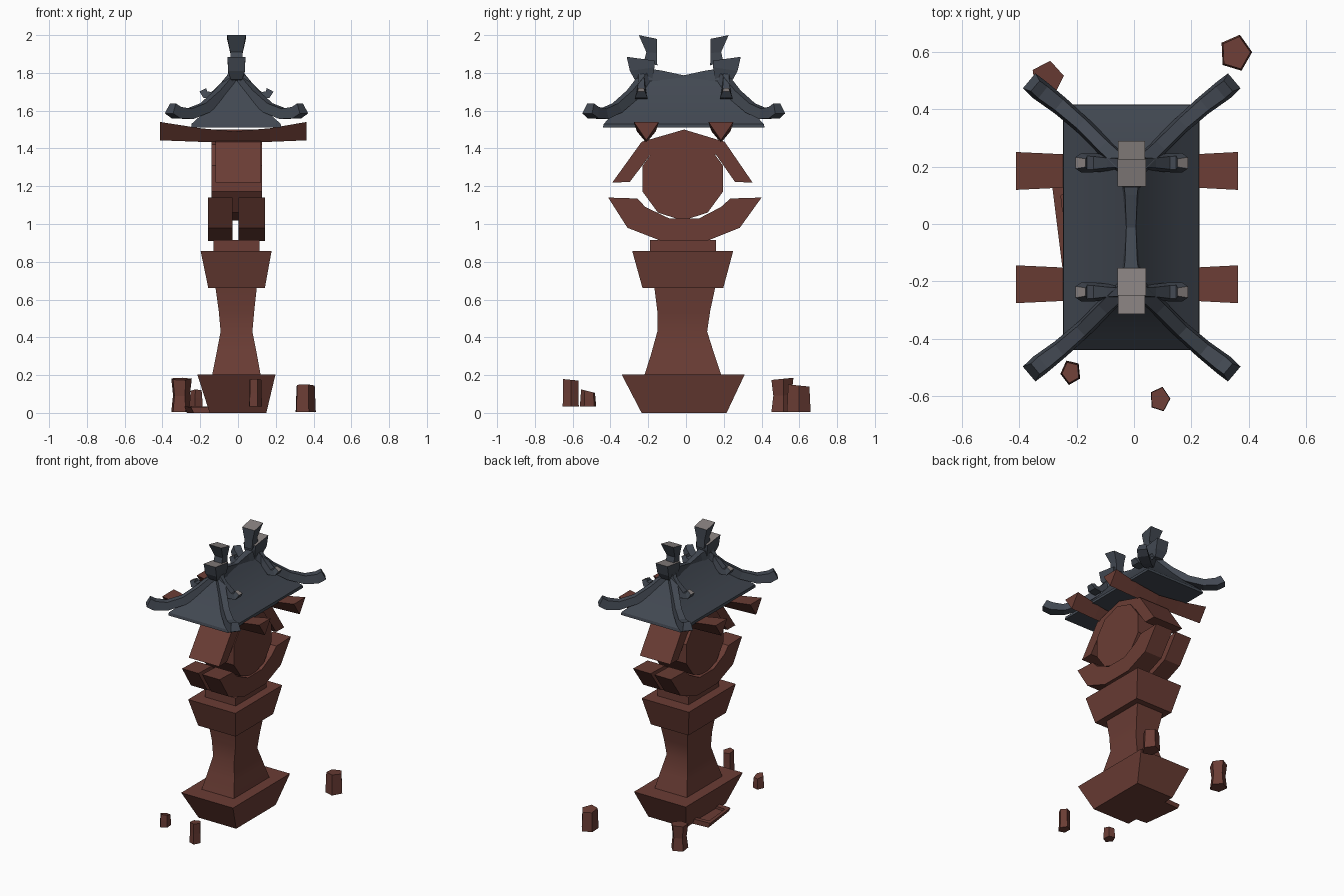
import bpy, bmesh, math
from mathutils import Vector

if "Cube" in bpy.data.objects:
    bpy.data.objects.remove(bpy.data.objects["Cube"])


def material(name, rgb):
    m = bpy.data.materials.new(name)
    m.diffuse_color = (*rgb, 1)
    m.use_nodes = True
    m.node_tree.nodes["Principled BSDF"].inputs["Base Color"].default_value = m.diffuse_color
    return m


RED = material("red_brown_stone", (0.145, 0.046, 0.035))
SLATE = material("slate_blue", (0.055, 0.066, 0.085))
GREY = material("pale_grey", (0.24, 0.215, 0.21))


def loft(name, rings, mat=RED, smooth=False, top_mat=None):
    """Skin a list of equal-length point rings and cap both ends."""
    bm = bmesh.new()
    rows = [[bm.verts.new(p) for p in r] for r in rings]
    n = len(rows[0])
    for a, b in zip(rows, rows[1:]):
        for i in range(n):
            j = (i + 1) % n
            bm.faces.new((a[i], a[j], b[j], b[i]))
    bm.faces.new(rows[0])
    last = bm.faces.new(rows[-1])
    if top_mat:
        last.material_index = 1
    bmesh.ops.recalc_face_normals(bm, faces=bm.faces)
    me = bpy.data.meshes.new(name)
    bm.to_mesh(me)
    bm.free()
    me.materials.append(mat)
    if top_mat:
        me.materials.append(top_mat)
    ob = bpy.data.objects.new(name, me)
    bpy.context.collection.objects.link(ob)
    if smooth:
        bpy.ops.object.select_all(action='DESELECT')
        bpy.context.view_layer.objects.active = ob
        ob.select_set(True)
        bpy.ops.object.shade_smooth_by_angle(angle=math.radians(30))
    return ob


def rect(x0, x1, y0, y1, z):
    return [(x0, y0, z), (x1, y0, z), (x1, y1, z), (x0, y1, z)]


def sweep(name, path, mat, top_mat=None, smooth=False):
    """Box section along a path of (x, y, z, half width, half height)."""
    rings = []
    pts = [Vector(p[:3]) for p in path]
    for i, p in enumerate(path):
        t = (pts[min(i + 1, len(pts) - 1)] - pts[max(i - 1, 0)]).normalized()
        side = t.cross(Vector((0, 0, 1))).normalized()
        up = side.cross(t).normalized()
        rings.append([pts[i] + side * p[3] * a + up * p[4] * b
                      for a, b in ((-1, -1), (1, -1), (0.7, 1), (-0.7, 1))])
    return loft(name, rings, mat, smooth, top_mat)


# Pedestal: base, waisted shaft, cap and neck
loft("base", [rect(-.15, .15, -.235, .215, 0), rect(-.215, .198, -.34, .31, .202)])
loft("shaft", [rect(-.137, .12, -.22, .187, .2), rect(-.115, .10, -.185, .15, .31),
               rect(-.092, .076, -.152, .112, .43), rect(-.102, .086, -.152, .128, .54),
               rect(-.12, .10, -.168, .156, .67)], smooth=True)
loft("cap", [rect(-.157, .142, -.23, .197, .66), rect(-.198, .178, -.285, .25, .858)])
loft("neck", [rect(-.13, .115, -.19, .158, .85), rect(-.13, .115, -.19, .158, .915)])


# Curved stone arms: outer and inner outline, extruded along x
def arc(name, x0, x1, outer, inner):
    loft(name, [[(x0, *o), (x1, *o), (x1, *i), (x0, *i)] for o, i in zip(outer, inner)])


cradle_out = [(-.412, 1.14), (-.31, .98), (-.13, .91), (.11, .91), (.285, .98), (.40, 1.14)]
cradle_in = [(-.258, 1.135), (-.215, 1.09), (-.09, 1.03), (.07, 1.03), (.185, 1.09), (.235, 1.135)]
arc("cradle_left", -.158, -.028, cradle_out, cradle_in)
arc("cradle_right", .002, .142, cradle_out, cradle_in)
arc("upper_arch", -.12, .122,
    [(-.39, 1.22), (-.235, 1.435), (-.01, 1.50), (.205, 1.435), (.352, 1.22)],
    [(-.298, 1.222), (-.19, 1.365), (-.01, 1.42), (.16, 1.365), (.26, 1.222)])

# Ten-sided lantern drum
drum = [(-.017 + .224 * math.cos(math.radians(18 + 36 * i)),
         1.24 + .222 * math.sin(math.radians(18 + 36 * i))) for i in range(10)]
loft("drum", [[(x, y, z) for y, z in drum] for x in (-.14, .128)])

# Triangular cross beams, flared toward the ends
for side, yc in (("front", -.21), ("back", .185)):
    loft(side + "_beam",
         [[(x, yc - w, zt), (x, yc + w, zt), (x, yc, zb)]
          for x, w, zt, zb in ((-.412, .066, 1.54, 1.443), (-.2, .056, 1.507, 1.435),
                               (-.02, .05, 1.49, 1.43), (.17, .056, 1.507, 1.435),
                               (.362, .066, 1.54, 1.443))])

# Concave hipped roof
loft("roof", [rect(-.01 - a, -.01 + a, -.012 - b, -.012 + b, z) for a, b, z in
              ((.238, .428, 1.51), (.236, .424, 1.53), (.17, .365, 1.59),
               (.10, .30, 1.665), (.045, .245, 1.74), (.012, .215, 1.785))],
     SLATE, smooth=True)

# Sagging ridge bar
sweep("ridge", [(-.01, y, z, w, .03) for y, z, w in
                ((-.25, 1.80, .05), (-.13, 1.782, .03), (-.012, 1.757, .024),
                 (.106, 1.782, .03), (.226, 1.80, .05))], SLATE)

for sy, end in ((-1, "front"), (1, "back")):
    def P(x, y, z):
        return (-.008 + x, -.012 + sy * y, z)

    # Ridge finial: lower shoulder block and upper horn with pale tops
    loft(end + "_finial_shoulder",
         [[P(-.03, .17, 1.75), P(.03, .17, 1.75), P(.03, .26, 1.765), P(-.03, .26, 1.765)],
          [P(-.045, .155, 1.83), P(.045, .155, 1.83), P(.045, .285, 1.81), P(-.045, .285, 1.81)],
          [P(-.047, .155, 1.865), P(.047, .155, 1.865), P(.047, .302, 1.885), P(-.047, .302, 1.885)]],
         SLATE, top_mat=GREY)
    loft(end + "_finial_horn",
         [[P(-.03, .14, 1.84), P(.03, .14, 1.84), P(.03, .21, 1.86), P(-.03, .21, 1.86)],
          [P(-.033, .142, 1.905), P(.033, .142, 1.905), P(.033, .198, 1.91), P(-.033, .198, 1.91)],
          [P(-.05, .142, 1.98), P(.05, .142, 1.98), P(.05, .238, 2.0), P(-.05, .238, 2.0)]],
         SLATE, top_mat=GREY)

    for sx, side in ((-1, "left"), (1, "right")):
        # Upswept hip rib reaching past the eave corner
        sweep(f"{end}_{side}_hip_rib",
              [(*P(sx * x, y, z), w, h) for x, y, z, w, h in
               ((.01, .20, 1.775, .034, .03), (.09, .275, 1.685, .031, .027),
                (.17, .355, 1.615, .03, .026), (.25, .425, 1.583, .033, .027),
                (.315, .475, 1.59, .037, .031), (.347, .502, 1.612, .034, .03))],
              SLATE)
        # Short descending rib with a turned-up pale tip
        sweep(f"{end}_{side}_side_rib",
              [(*P(sx * x, .225, z), w, .02) for x, z, w in
               ((.01, 1.80, .02), (.07, 1.73, .024), (.125, 1.68, .032),
                (.165, 1.685, .034), (.178, 1.71, .02))],
              SLATE, top_mat=GREY)


# Five-sided loose stones around the base
def stone(name, x, y, rx, ry, z0, z1, turn, waist, top, slope):
    rings = []
    for t, s in ((0, 1), (.5, waist), (1, top)):
        ring = []
        for i in range(5):
            a = math.radians(turn + 72 * i)
            dx, dy = rx * s * math.cos(a), ry * s * math.sin(a)
            ring.append((x + dx, y + dy, z0 + (z1 - z0) * t + slope * t * dy))
        rings.append(ring)
    loft(name, rings)


stone("stone_back_left", -.302, .508, .058, .062, .005, .18, 80, .82, 1, .1)
stone("stone_back_right", .354, .596, .058, .066, .005, .145, 75, .95, .9, -.1)
stone("stone_front_left", -.22, -.517, .037, .045, .033, .115, 115, .95, .85, -.25)
stone("stone_front", .09, -.611, .037, .045, .033, .175, 75, .95, .95, -.1)

# Fallen slab beside the base, with a sunken middle
slab = loft("fallen_slab",
            [[(-.13, -.16, 0), (-.235, -.15, 0), (-.27, .13, 0), (-.13, .14, 0)],
             [(-.13, -.16, .03), (-.25, -.15, .03), (-.285, .13, .035), (-.13, .14, .035)],
             [(-.14, -.12, .03), (-.23, -.115, .03), (-.255, .10, .035), (-.14, .11, .035)],
             [(-.14, -.12, .012), (-.23, -.115, .012), (-.255, .10, .012), (-.14, .11, .012)]])
